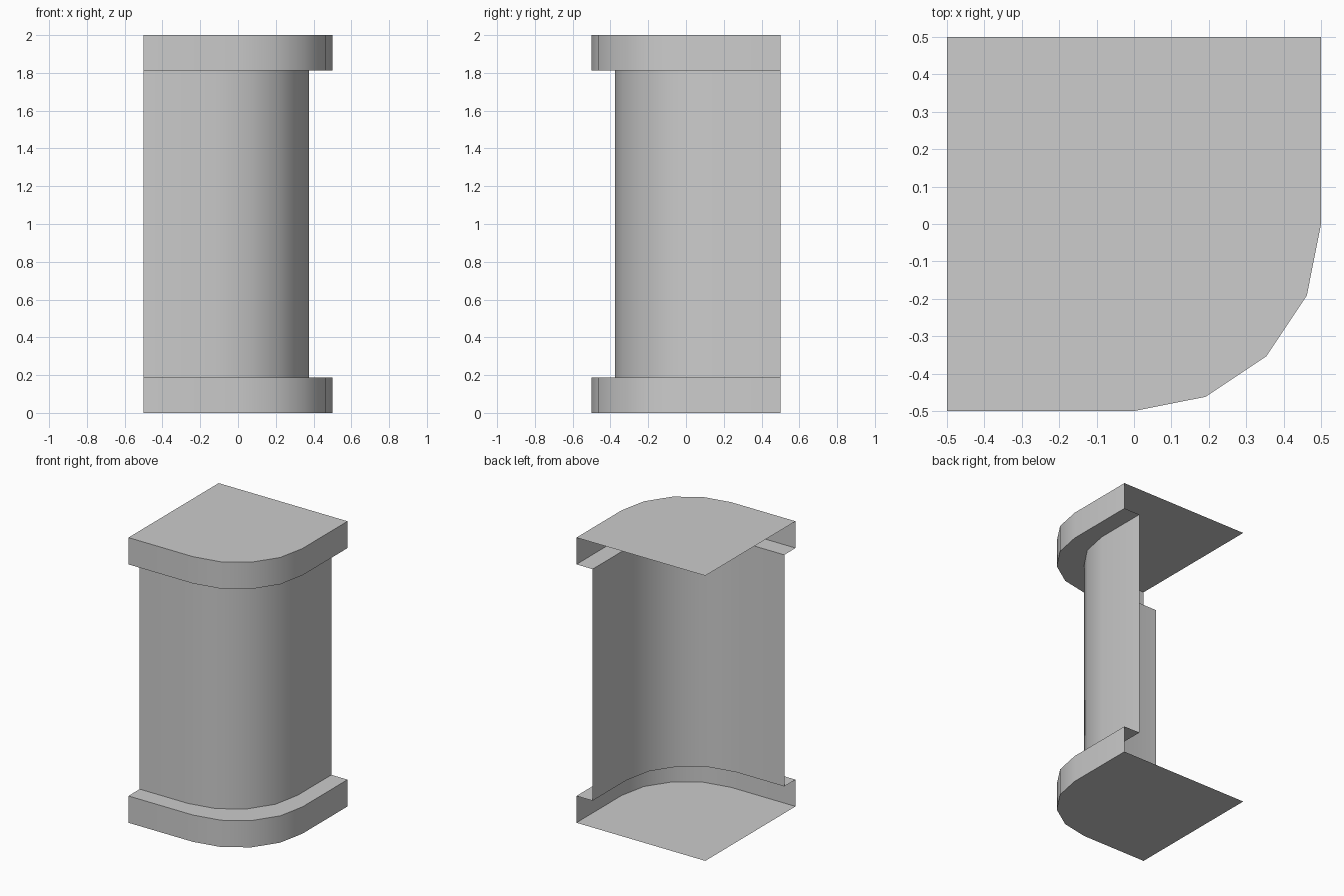
import bpy
import bmesh
from math import sin, cos, pi

cube = bpy.data.objects.get("Cube")
if cube:
    bpy.data.objects.remove(cube, do_unlink=True)

HALF, RECESS = 0.5, 0.125     # half width (also corner radius) and wall setback
BAND, TOP = 0.188, 2.0        # band height and total height
STEPS = 4                     # segments in the rounded corner

grey = bpy.data.materials.new("plain_grey")
grey.use_nodes = True
colour = (0.604, 0.604, 0.604, 1)
grey.diffuse_color = colour
grey.node_tree.nodes["Principled BSDF"].inputs["Base Color"].default_value = colour


def corner_path(inset):
    """Front run, rounded corner, then side run, shifted inward diagonally."""
    angles = [i * pi / 2 / STEPS for i in range(STEPS + 1)]
    arc = [(HALF * sin(a) - inset, inset - HALF * cos(a)) for a in angles]
    return [(-HALF, inset - HALF)] + arc + [(HALF - inset, HALF)]


def open_shell(name, profile, cap=None):
    """Sweep (inset, height) profile along the corner; optionally cap one end."""
    bm = bmesh.new()
    rows = [[bm.verts.new((x, y, z)) for x, y in corner_path(inset)] for inset, z in profile]
    for low, high in zip(rows, rows[1:]):
        for i in range(len(low) - 1):
            bm.faces.new((low[i], low[i + 1], high[i + 1], high[i]))
    if cap is not None:
        back = bm.verts.new((-HALF, HALF, profile[cap][1]))
        face = rows[cap] + [back]
        bm.faces.new(face if cap else face[::-1])
    mesh = bpy.data.meshes.new(name)
    bm.to_mesh(mesh)
    bm.free()
    mesh.materials.append(grey)
    obj = bpy.data.objects.new(name, mesh)
    bpy.context.collection.objects.link(obj)
    bpy.ops.object.select_all(action='DESELECT')
    obj.select_set(True)
    bpy.context.view_layer.objects.active = obj
    bpy.ops.object.shade_smooth_by_angle(angle=pi / 6)


# Base band with floor and ledge
open_shell("base_band", [(0, 0), (0, BAND), (RECESS, BAND)], cap=0)
# Recessed rounded wall
open_shell("corner_wall", [(RECESS, BAND), (RECESS, TOP - BAND)])
# Top band with ledge and roof
open_shell("top_band", [(RECESS, TOP - BAND), (0, TOP - BAND), (0, TOP)], cap=-1)
